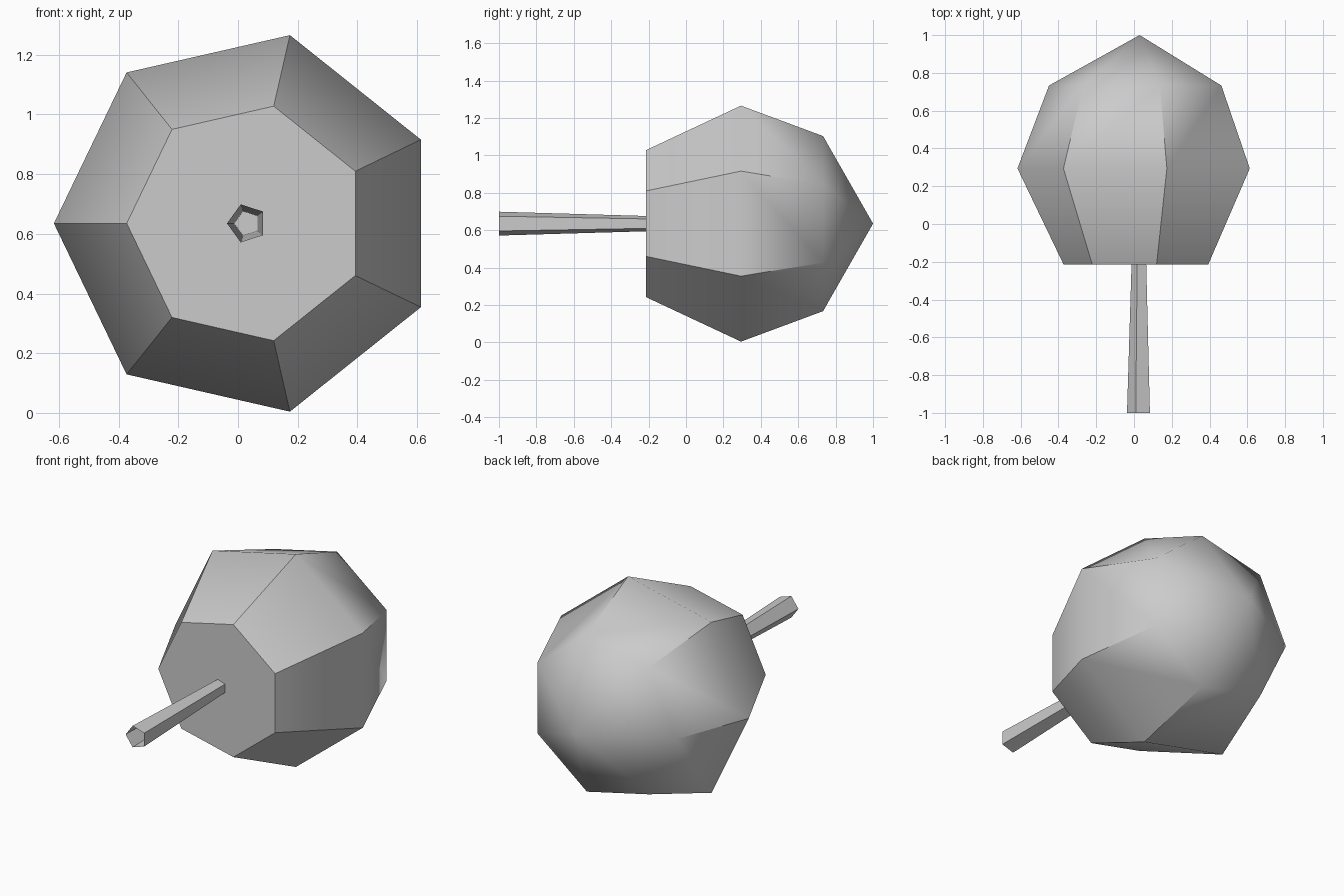
import bpy, bmesh
from math import cos, sin, pi, radians

cube = bpy.data.objects.get("Cube")
if cube:
    bpy.data.objects.remove(cube, do_unlink=True)

grey = bpy.data.materials.new("light grey")
grey.use_nodes = True
colour = (0.6, 0.6, 0.6, 1)
grey.diffuse_color = colour
grey.node_tree.nodes["Principled BSDF"].inputs["Base Color"].default_value = colour

AXIS_X, AXIS_Z = 0.03, 0.635


def lathe(name, sides, profile, cap_front):
    """Sweep (y, radius) rings around the long axis, first corner on -x."""
    bm = bmesh.new()
    rings = []
    for y, r in profile:
        count = sides if r else 1
        rings.append([bm.verts.new((AXIS_X - r * cos(2 * pi * i / sides), y,
                                    AXIS_Z + r * sin(2 * pi * i / sides)))
                      for i in range(count)])
    for a, b in zip(rings, rings[1:]):
        for i in range(sides):
            j = (i + 1) % sides
            if len(b) == 1:
                bm.faces.new((a[i], a[j], b[0]))
            else:
                bm.faces.new((a[i], a[j], b[j], b[i]))
    if cap_front:
        bm.faces.new(rings[0][::-1])
    bmesh.ops.recalc_face_normals(bm, faces=bm.faces)
    mesh = bpy.data.meshes.new(name)
    bm.to_mesh(mesh)
    bm.free()
    mesh.materials.append(grey)
    obj = bpy.data.objects.new(name, mesh)
    bpy.context.collection.objects.link(obj)
    bpy.ops.object.select_all(action="DESELECT")
    obj.select_set(True)
    bpy.context.view_layer.objects.active = obj
    bpy.ops.object.shade_smooth_by_angle(angle=radians(45))
    return obj


# Seven-sided head: flat front, widest in the middle, pointed at the back
lathe("head", 7, [(-0.214, 0.403), (0.294, 0.647), (0.733, 0.48), (1.0, 0)], True)

# Five-sided hollow stem, flaring toward its open end
lathe("stem", 5, [(-1.0, 0.067), (-0.214, 0.043)], False)
